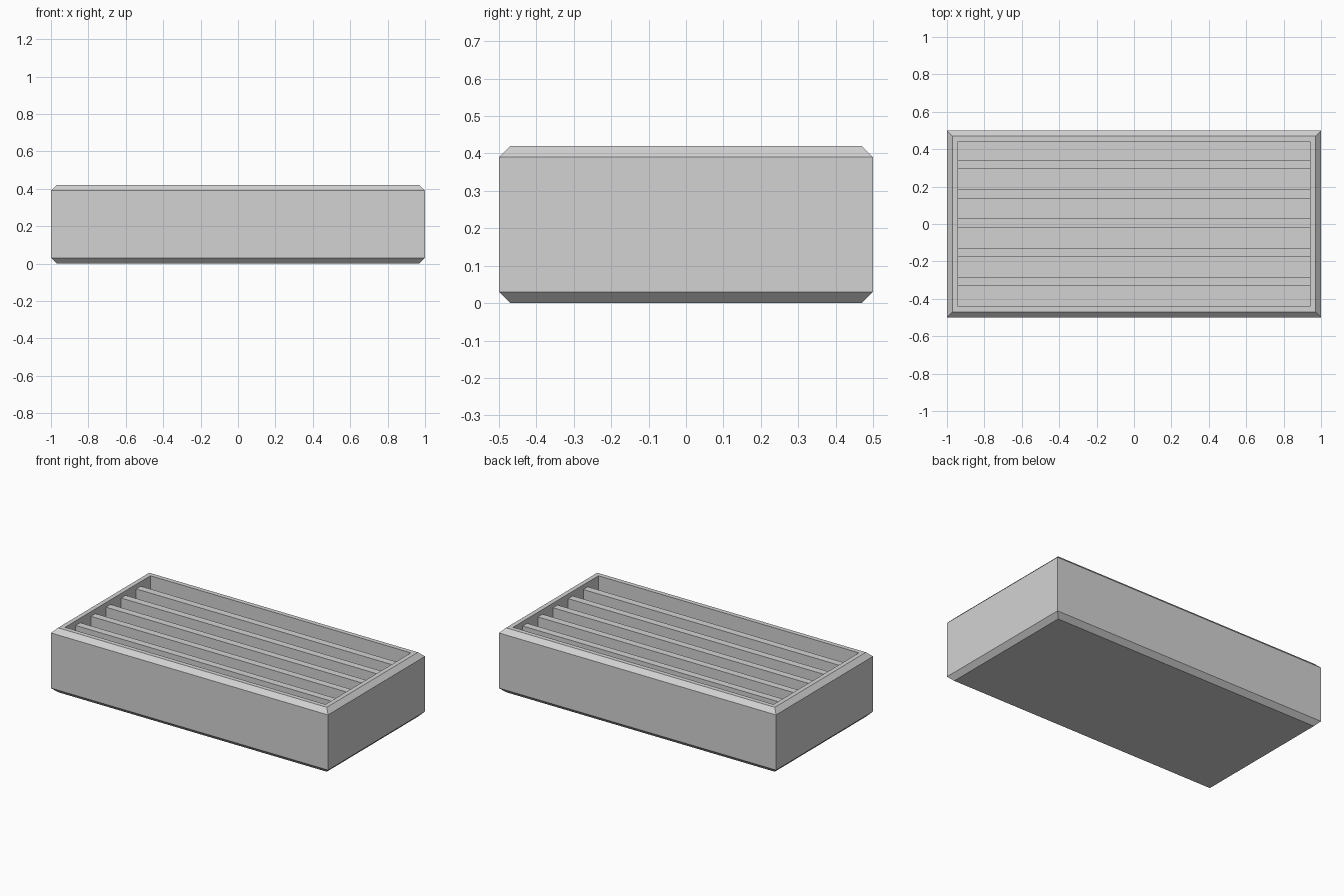
import bpy
import bmesh

cube = bpy.data.objects.get("Cube")
if cube:
    bpy.data.objects.remove(cube, do_unlink=True)

HEIGHT = 0.42
CHAMFER = 0.03
WALL = 0.06
FLOOR = 0.06

# Single light grey finish
GREY = (0.65, 0.65, 0.65, 1)
grey = bpy.data.materials.new("light_grey")
grey.use_nodes = True
grey.diffuse_color = GREY
shader = next(n for n in grey.node_tree.nodes if n.type == 'BSDF_PRINCIPLED')
shader.inputs["Base Color"].default_value = GREY


def finish(name, bm):
    bmesh.ops.recalc_face_normals(bm, faces=bm.faces)
    mesh = bpy.data.meshes.new(name)
    bm.to_mesh(mesh)
    bm.free()
    mesh.materials.append(grey)
    obj = bpy.data.objects.new(name, mesh)
    bpy.context.collection.objects.link(obj)
    return obj


def box(size, centre):
    bm = bmesh.new()
    bmesh.ops.create_cube(bm, size=1)
    bmesh.ops.scale(bm, vec=size, verts=bm.verts)
    bmesh.ops.translate(bm, vec=centre, verts=bm.verts)
    return bm


# Casing: horizontal edges chamfered by stacking loops, then hollowed from above
def rectangle(bm, inset, z):
    x, y = 1 - inset, 0.5 - inset
    return [bm.verts.new((sx * x, sy * y, z))
            for sx, sy in ((-1, -1), (1, -1), (1, 1), (-1, 1))]


bm = bmesh.new()
profile = [(CHAMFER, 0), (0, CHAMFER), (0, HEIGHT - CHAMFER),
           (CHAMFER, HEIGHT), (WALL, HEIGHT), (WALL, FLOOR)]
loops = [rectangle(bm, inset, z) for inset, z in profile]
for low, high in zip(loops, loops[1:]):
    for i in range(4):
        j = (i + 1) % 4
        bm.faces.new((low[i], low[j], high[j], high[i]))
bm.faces.new(loops[0][::-1])
bm.faces.new(loops[-1])
finish("casing", bm)

# Five upright slats spanning the cavity just below the rim
slat_top = HEIGHT - CHAMFER
for i in range(5):
    y = 0.005 + (i - 2) * 0.156
    finish(f"slat_{i + 1}",
           box((2 - 2 * WALL, 0.047, slat_top - FLOOR),
               (0, y, (slat_top + FLOOR) / 2)))
